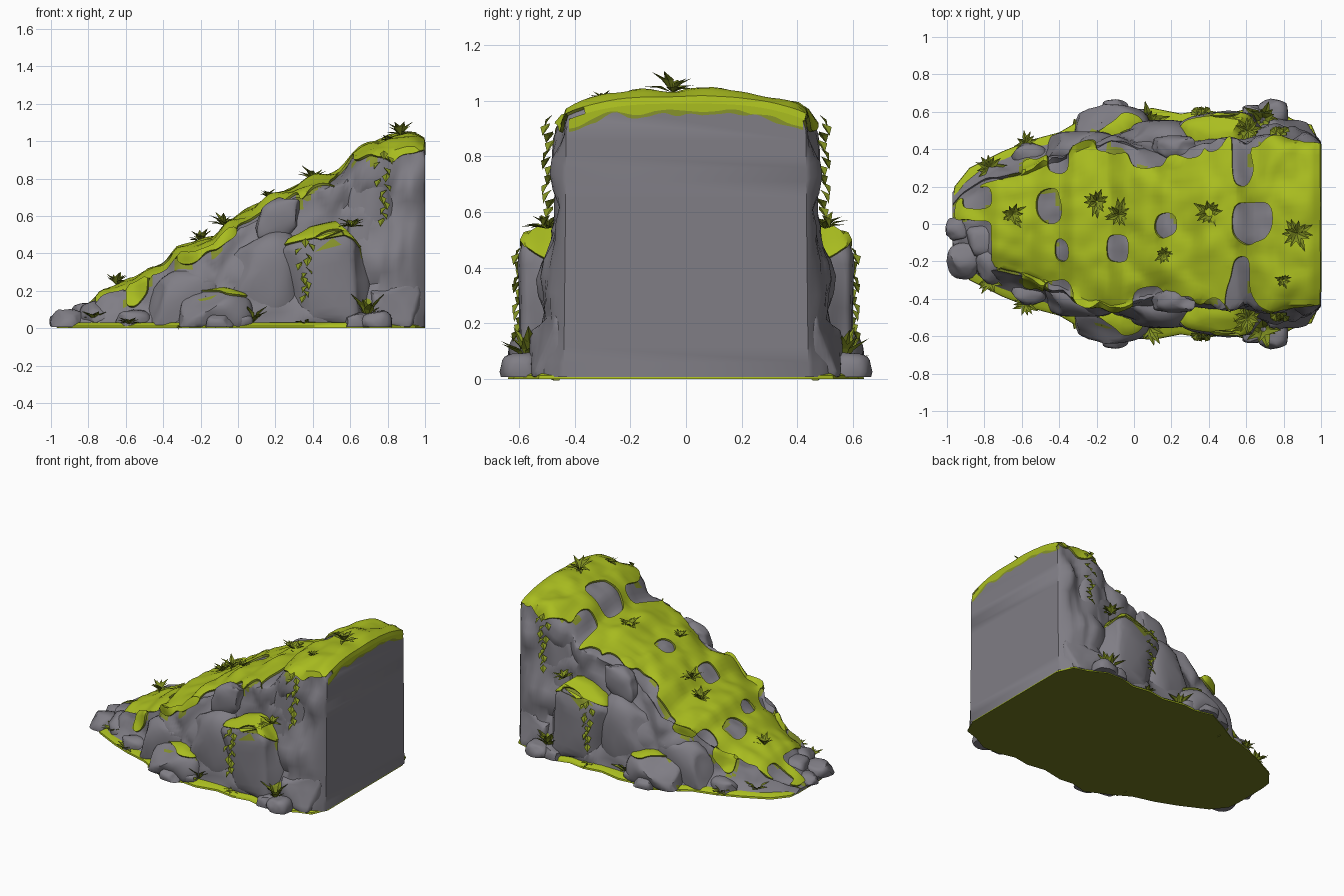
import bpy, bmesh, math, random
from mathutils import Vector, noise

if "Cube" in bpy.data.objects:
    bpy.data.objects.remove(bpy.data.objects["Cube"])

random.seed(4)


def material(name, rgb):
    m = bpy.data.materials.new(name)
    m.diffuse_color = (*rgb, 1)
    m.use_nodes = True
    m.node_tree.nodes["Principled BSDF"].inputs["Base Color"].default_value = m.diffuse_color
    return m


ROCK = material("grey rock", (0.215, 0.207, 0.235))
MOSS = material("bright moss", (0.40, 0.51, 0.014))
EDGE = material("moss edge", (0.24, 0.29, 0.025))
LEAF = material("leaf green", (0.22, 0.28, 0.015))
DARK = material("dark moss", (0.16, 0.19, 0.014))


def finish(bm, name, mats, angle=40):
    me = bpy.data.meshes.new(name)
    bm.to_mesh(me)
    bm.free()
    ob = bpy.data.objects.new(name, me)
    bpy.context.collection.objects.link(ob)
    for m in mats:
        me.materials.append(m)
    bpy.ops.object.select_all(action='DESELECT')
    ob.select_set(True)
    bpy.context.view_layer.objects.active = ob
    bpy.ops.object.shade_smooth_by_angle(angle=math.radians(angle))
    return ob


def lerp_table(table, x):
    for a, b in zip(table, table[1:]):
        if x <= b[0]:
            t = max(0, (x - a[0]) / (b[0] - a[0]))
            return [p + (q - p) * t for p, q in zip(a[1:], b[1:])]
    return table[-1][1:]


def add_moss(bm, rule, thick):
    """Raise a moss layer, with a darker rim, from every face that meets the rule."""
    bm.normal_update()
    faces = {f for f in bm.faces if rule(f.calc_center_median(), f.normal)}
    if not faces:
        return
    old = set(bm.faces) - faces
    # Even out the stepped outline of the mossy region
    rim = [e for e in bm.edges if sum(f in faces for f in e.link_faces) == 1]
    near = {}
    for e in rim:
        for v in e.verts:
            near.setdefault(v, []).append(e.other_vert(v))
    for _ in range(3):
        moved = {v: v.co * 0.4 + (n[0].co + n[1].co) * 0.3 for v, n in near.items()
                 if len(n) == 2 and v.co.x < 0.975}
        for v, co in moved.items():
            v.co = co
    bm.normal_update()
    for v in near:
        for f in v.link_faces:
            if f in old and len(f.verts) < 5 and noise.noise(f.calc_center_median() * 9) > 0.15:
                f.material_index = 2
    shift = {tuple(v.co): v.normal.copy() for f in faces for v in f.verts}
    for f in faces:
        f.material_index = 1
    res = bmesh.ops.extrude_face_region(bm, geom=list(faces))
    new_faces = {g for g in res['geom'] if isinstance(g, bmesh.types.BMFace)}
    for v in res['geom']:
        if isinstance(v, bmesh.types.BMVert):
            v.co += shift[tuple(v.co)] * thick
            v.co.x = min(v.co.x, 1.003)
    for f in bm.faces:
        if f not in new_faces and f not in old:
            f.material_index = 2


# Stations along the slope: x, height, half width at top, half width at foot
STATIONS = [(-0.97, 0.03, 0.10, 0.17), (-0.92, 0.07, 0.16, 0.24), (-0.8, 0.115, 0.24, 0.33),
            (-0.73, 0.19, 0.25, 0.37), (-0.55, 0.25, 0.30, 0.43), (-0.47, 0.31, 0.33, 0.45),
            (-0.38, 0.35, 0.35, 0.48), (-0.32, 0.42, 0.37, 0.52), (-0.12, 0.48, 0.41, 0.57),
            (-0.05, 0.56, 0.43, 0.57), (0.1, 0.64, 0.43, 0.56), (0.17, 0.70, 0.42, 0.56),
            (0.3, 0.745, 0.41, 0.56), (0.38, 0.785, 0.41, 0.56), (0.56, 0.83, 0.41, 0.56),
            (0.62, 0.93, 0.40, 0.56), (0.72, 0.99, 0.435, 0.56), (0.85, 1.02, 0.445, 0.55),
            (0.94, 1.025, 0.445, 0.51), (0.985, 1.01, 0.44, 0.46), (1.0, 0.985, 0.43, 0.44)]
TOP = [(i / 14 * 0.98, 0.06 * (i / 14) ** 3) for i in range(15)]
WALL = [.91, .87, .82, .77, .72, .66, .6, .54, .48, .42, .36, .3, .24, .18, .12, .06, 0]


def section(x):
    h, wt, wb = lerp_table(STATIONS, x)
    half = [(wt * u, h - min(d, h * .3)) for u, d in TOP]
    half += [(wt + (wb - wt) * (1 - v) ** 1.2, h * v) for v in WALL]
    return [(-y, z) for y, z in half[:0:-1]] + half


# Main rock: lofted wedge with chiselled walls
bm = bmesh.new()
xs = [-0.97 + 1.97 * i / 100 for i in range(99)] + [0.987, 1.0]
rows = []
for x in xs:
    row = []
    for y, z in section(x):
        p = Vector((x, abs(y) + 3, z))
        fade = min(1, (1.0 - x) / 0.08) * min(1, z / 0.08)
        d = noise.voronoi(p * 4)[0]
        bump = 0.06 * noise.noise(p * 4) + 0.09 * min(0.45, d[1] - d[0]) - 0.022
        side = math.copysign(min(1, (abs(y) / 0.38) ** 3), y)
        rise = 0.022 * noise.noise(Vector((x, y, 0)) * 6) + 0.016 * noise.noise(Vector((x, y, 4)) * 11)
        row.append(bm.verts.new((x, y + side * bump * fade, max(0.006, z + rise * fade))))
    rows.append(row)
for a, b in zip(rows, rows[1:]):
    for i in range(len(a) - 1):
        bm.faces.new((a[i], b[i], b[i + 1], a[i + 1]))
bm.faces.new(rows[-1])
bm.faces.new(rows[0][::-1])
bmesh.ops.recalc_face_normals(bm, faces=bm.faces)

# Bare rock showing through the moss: x, y, half length, half width
BARE = [(0.635, 0.01, 0.11, 0.11), (0.175, 0, 0.055, 0.07), (-0.08, -0.13, 0.06, 0.08),
        (-0.45, 0.1, 0.06, 0.1), (-0.385, -0.14, 0.04, 0.06), (0.08, 0.40, 0.11, 0.1), (0.08, -0.40, 0.08, 0.07),
        (0.24, 0.42, 0.13, 0.07), (0.57, 0.34, 0.06, 0.13), (0.58, -0.25, 0.05, 0.09), (0.57, -0.38, 0.07, 0.07),
        (0.25, -0.42, 0.1, 0.04), (-0.12, 0.42, 0.1, 0.04), (-0.4, 0.34, 0.06, 0.07), (-0.4, -0.36, 0.08, 0.06),
        (-0.84, 0.14, 0.08, 0.06)]


def slope_moss(c, n):
    h, wt, wb = lerp_table(STATIONS, c.x)
    rag = noise.noise(Vector((c.x * 7, c.y * 7, 5)))
    if c.x > 0.97:
        return c.z > 0.945 + 0.03 * rag and n.x < 0.999
    if any(((c.x - x) / a) ** 4 + ((c.y - y) / b) ** 4 < 1 + rag for x, y, a, b in BARE):
        return False
    if abs(c.y) > wt * 0.93:
        drip = 0.085 + 0.08 * noise.noise(Vector((c.x * 8, c.z * 2, 2)))
        return c.z > h - drip and c.x > -0.6
    return c.x > (-0.93 if c.y > 0.02 else -0.76) + 0.06 * rag


add_moss(bm, slope_moss, 0.013)
finish(bm, "main_rock", [ROCK, MOSS, EDGE])

# Ragged moss hanging over the back wall, over a darker rim
for name, mat, x, low in (("back_moss_rim", EDGE, 1.001, 0.012), ("back_moss_lip", MOSS, 1.003, 0.0)):
    bm = bmesh.new()
    prev = None
    for i in range(45):
        y = -0.42 + 0.84 * i / 44
        top = 0.99 - 0.06 * (abs(y) / 0.43) ** 3
        drop = 0.026 + 0.025 * noise.noise(Vector((y * 9, 3, 0))) + low * (1 + 1.5 * noise.noise(Vector((y * 14, 8, 0))))
        pair = [bm.verts.new((x, y, top)), bm.verts.new((x, y, top - max(0.004, drop)))]
        if prev:
            bm.faces.new((prev[0], prev[1], pair[1], pair[0]))
        prev = pair
    finish(bm, name, [mat])


def boulder(name, c, r, box=0.6, tilt=0.0, moss=None, detail=4, cuts=9):
    """Chiselled stone, flattened at the ground, optional moss cap."""
    rnd = random.Random(int(c[0] * 977 + abs(c[1]) * 131))
    planes = [(Vector([rnd.uniform(-1, 1) for _ in range(3)]).normalized(), rnd.uniform(0.78, 0.95))
              for _ in range(cuts)]
    s = -1 if c[1] < 0 else 1
    bm = bmesh.new()
    bmesh.ops.create_icosphere(bm, subdivisions=detail, radius=1)
    for v in bm.verts:
        d = v.co.normalized()
        p = Vector([math.copysign(abs(k) ** box, k) for k in (d.x, d.y * s, d.z)])
        for n, lim in planes:
            p -= n * max(0, p.dot(n) - lim)
        p *= 1.04 + 0.10 * noise.noise(Vector((c[0] * 9, abs(c[1]) * 9, 0)) + p * 1.6)
        v.co = (c[0] + p.x * r[0], c[1] + s * p.y * r[1], max(0.006, c[2] + p.z * r[2] + tilt * p.x * r[0]))
    if moss is not None:
        add_moss(bm, lambda q, n: n.z > moss + 0.3 * noise.noise(Vector((q.x, abs(q.y), q.z)) * 10), 0.012)
    finish(bm, name, [ROCK, MOSS, EDGE])


for s, side in ((-1, "front"), (1, "back")):
    # Side ledge and buttresses around the foot
    boulder(side + "_ledge", (0.47, s * 0.42, 0.22), (0.25, 0.175, 0.31), 0.5, 0.22, 0.5)
    boulder(side + "_low_boulder", (-0.13, s * 0.49, 0.06), (0.2, 0.14, 0.14), 0.75, 0.1, 0.88)
    boulder(side + "_mid_buttress", (0.12, s * 0.42, 0.2), (0.22, 0.13, 0.27), 0.7, 0.4)
    boulder(side + "_fore_buttress", (-0.28, s * 0.37, 0.12), (0.22, 0.12, 0.2), 0.75, 0.45)
    boulder(side + "_rear_buttress", (0.82, s * 0.43, 0.1), (0.16, 0.125, 0.15), 0.6)
    boulder(side + "_tall_buttress", (0.73, s * 0.39, 0.42), (0.15, 0.095, 0.42), 0.6)
    boulder(side + "_fringe_stone", (0.22, s * 0.4, 0.58), (0.13, 0.07, 0.11), 0.7, 0.4)
    for i, (x, y, r) in enumerate([(-0.1, 0.61, 0.055), (0.64, 0.58, 0.055), (0.73, 0.595, 0.07),
                                   (-0.56, 0.36, 0.07), (0.02, 0.57, 0.045)]):
        boulder(f"{side}_foot_stone_{i}", (x, s * y, 0.025), (r * 1.3, r, r), 0.7, detail=3)

# Stones at the toe
for i, (x, y, z, r) in enumerate([(-0.94, -0.03, 0.03, 0.062), (-0.9, -0.2, 0.03, 0.095),
                                  (-0.8, -0.09, 0.06, 0.09), (-0.74, -0.22, 0.06, 0.1)]):
    boulder(f"toe_stone_{i}", (x, y, z), (r * 1.05, r, r * 0.8), 0.7, detail=3)

# Mossy ground skirt closing the underside
OUTLINE = [(-0.97, 0.12), (-0.96, 0.2), (-0.88, 0.3), (-0.7, 0.39), (-0.55, 0.45), (-0.4, 0.49),
           (-0.28, 0.56), (-0.12, 0.64), (0.0, 0.61), (0.1, 0.62), (0.25, 0.59), (0.38, 0.61),
           (0.5, 0.59), (0.62, 0.62), (0.74, 0.62), (0.85, 0.56), (0.95, 0.53), (0.985, 0.45), (1.0, 0.42)]
loop = [(x, -y) for x, y in OUTLINE] + [(x, y) for x, y in reversed(OUTLINE)]
bm = bmesh.new()
rings = [[bm.verts.new((x * k, y * k, z)) for x, y in loop] for k, z in ((1, 0), (0.997, 0.012), (0.96, 0.03))]
bm.faces.new(rings[0][::-1]).material_index = 1
bm.faces.new(rings[2])
for a, b in zip(rings, rings[1:]):
    for i in range(len(a)):
        j = (i + 1) % len(a)
        bm.faces.new((a[i], a[j], b[j], b[i]))
finish(bm, "moss_skirt", [MOSS, DARK])


def blade(bm, base, direction, length, width):
    """Folded pointed leaf."""
    d = direction.normalized()
    w = d.cross(Vector((0, 0, 1)))
    w = (w if w.length > 0.05 else Vector((1, 0, 0))).normalized() * width
    up = w.cross(d).normalized()
    mid = base + d * length * 0.5
    tip = base + d * length - up * length * 0.12
    a, b, l, r, m = [bm.verts.new(p) for p in (base, tip, mid + w + up * width * .4,
                                               mid - w + up * width * .4, mid)]
    for tri in ((a, m, l), (m, b, l), (a, r, m), (m, r, b)):
        bm.faces.new(tri)


def tuft(name, p, size, lift, count=13):
    bm = bmesh.new()
    for i in range(count):
        a = i * 2.4 + random.uniform(-.2, .2)
        e = lift * random.uniform(0.2, 1.6)
        blade(bm, Vector(p), Vector((math.cos(a), math.sin(a), e)), size * random.uniform(0.75, 1.15), size * 0.18)
    finish(bm, name, [LEAF], 10)


# Spiky plants along the crest and around the base
for i, (x, y, z, size) in enumerate([(0.87, -0.05, 1.03, 0.1), (0.4, 0.06, 0.79, 0.1), (-0.08, 0.05, 0.55, 0.09),
                                     (-0.2, 0.12, 0.46, 0.09), (-0.65, 0.05, 0.23, 0.09), (0.8, -0.3, 1.0, 0.05),
                                     (0.16, -0.16, 0.7, 0.06)]):
    tuft(f"crest_plant_{i}", (x, y, z), size, 0.95)
for s, side in ((-1, "front"), (1, "back")):
    for i, (x, y, z, size, lift) in enumerate([(0.08, 0.55, 0.03, 0.11, 1.0), (0.69, 0.56, 0.05, 0.15, 1.7),
                                               (0.61, 0.5, 0.54, 0.085, 0.7), (-0.77, 0.3, 0.04, 0.09, 0.6),
                                               (-0.58, 0.43, 0.02, 0.07, 0.6), (0.36, 0.57, 0.02, 0.06, 0.5)]):
        tuft(f"{side}_plant_{i}", (x, s * y, z), size, lift)
    # Hanging vines of overlapping leaves
    for i, (x, y, top, drop) in enumerate([(0.78, 0.48, 0.95, 0.36), (0.36, 0.585, 0.48, 0.3)]):
        bm = bmesh.new()
        for k in range(13):
            t = k / 12
            p = Vector((x + 0.02 * math.sin(k * 2.1), s * (y + 0.008 * math.sin(k * 1.7)), top - drop * t))
            blade(bm, p, Vector((math.sin(k * 2.4), s * 0.7, -0.9)), 0.06, 0.022)
        finish(bm, f"{side}_vine_{i}", [LEAF], 10)
